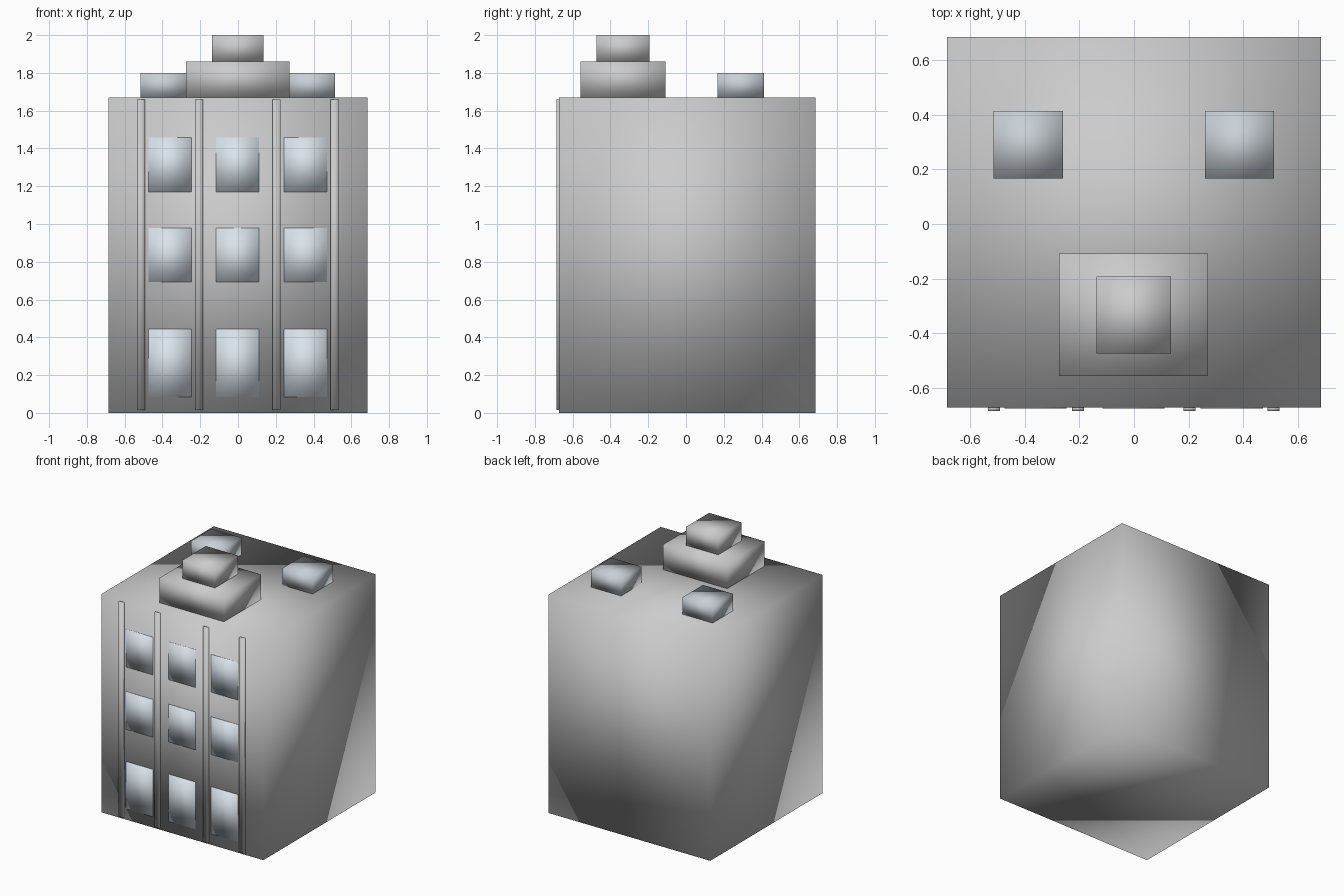
import bpy

if "Cube" in bpy.data.objects:
    bpy.data.objects.remove(bpy.data.objects["Cube"])


def material(name, rgb):
    m = bpy.data.materials.new(name)
    m.diffuse_color = (*rgb, 1)
    m.use_nodes = True
    m.node_tree.nodes["Principled BSDF"].inputs["Base Color"].default_value = m.diffuse_color
    return m


glass = material("glass", (0.70, 0.77, 0.83))
trim = material("trim", (0.78, 0.78, 0.75))
metal = material("metal", (0.58, 0.63, 0.67))


def box(name, x, y, z, mat=None):
    """Softly shaded box given its (min, max) range on each axis."""
    bpy.ops.mesh.primitive_cube_add(size=1, location=[(a + b) / 2 for a, b in (x, y, z)])
    ob = bpy.context.object
    ob.name = name
    ob.scale = [b - a for a, b in (x, y, z)]
    bpy.ops.object.transform_apply(location=False, rotation=False, scale=True)
    bpy.ops.object.shade_smooth()
    if mat:
        ob.data.materials.append(mat)
    return ob


WALL = -0.672   # front wall plane
ROOF = 1.67     # roof height

# Main block
box("building_body", (-0.685, 0.685), (WALL, 0.685), (0, ROOF))

# Vertical pilasters on the front
for i, cx in enumerate((-0.514, -0.206, 0.204, 0.512)):
    box(f"pilaster_{i + 1}", (cx - 0.022, cx + 0.022), (-0.685, WALL + 0.005), (0.015, 1.658), trim)

# Windows: three floors of three, taller on the ground floor
for row, z in enumerate(((0.085, 0.445), (0.693, 0.98), (1.17, 1.457))):
    for col, cx in enumerate((-0.361, -0.002, 0.358)):
        box(f"window_{row + 1}_{col + 1}", (cx - 0.114, cx + 0.114), (-0.677, WALL + 0.005), z, glass)

# Stepped roof tower
box("roof_tower_base", (-0.274, 0.272), (-0.558, -0.108), (ROOF, 1.86), trim)
box("roof_tower_top", (-0.138, 0.136), (-0.474, -0.192), (1.86, 2.0), trim)

# Rooftop units at the back
for side, cx in (("left", -0.388), ("right", 0.387)):
    box(f"roof_unit_{side}", (cx - 0.127, cx + 0.127), (0.167, 0.414), (ROOF, 1.80), metal)
